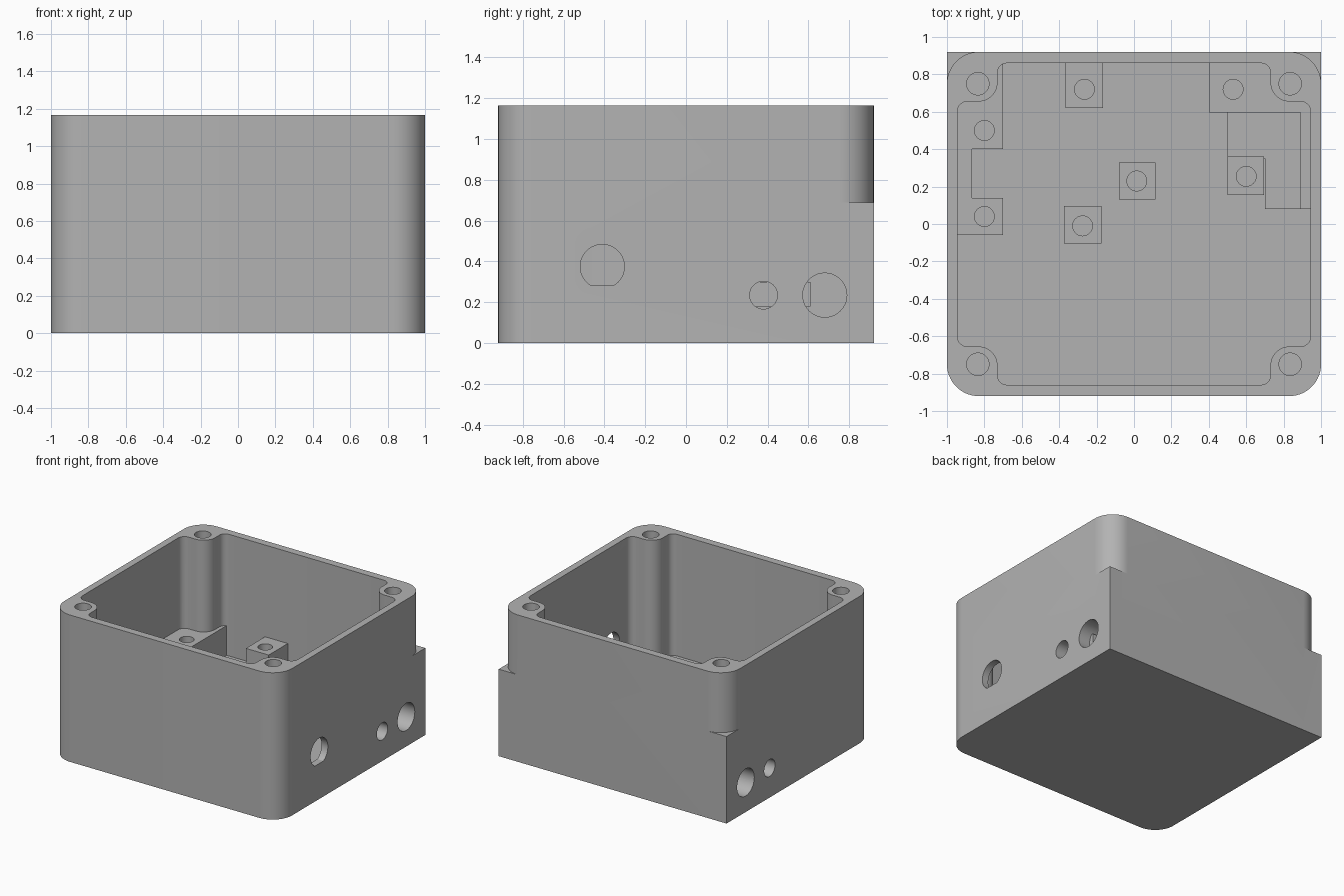
import bpy, bmesh, math
from mathutils import Matrix

if "Cube" in bpy.data.objects:
    bpy.data.objects.remove(bpy.data.objects["Cube"], do_unlink=True)

grey = bpy.data.materials.new("plain_grey")
grey.use_nodes = True
grey.diffuse_color = (0.45, 0.45, 0.45, 1)
grey.node_tree.nodes["Principled BSDF"].inputs["Base Color"].default_value = (0.45, 0.45, 0.45, 1)

HX, HY, TOP, FLOOR, LEDGE, BOSS = 1.0, 0.92, 1.165, 0.2, 0.69, 0.437
SIGNS = [(1, 1), (-1, 1), (-1, -1), (1, -1)]


def arc(cx, cy, r, a0, a1, n=10):
    angles = [math.radians(a0 + (a1 - a0) * i / n) for i in range(n + 1)]
    return [(cx + r * math.cos(a), cy + r * math.sin(a)) for a in angles]


def prism(name, outline, z0, z1, along_x=False):
    """Extrude a closed outline along z, or along x when the outline is in (y, z)."""
    bm = bmesh.new()
    face = bm.faces.new([bm.verts.new((x, y, z0)) for x, y in outline])
    top = bmesh.ops.extrude_face_region(bm, geom=[face])["geom"]
    bmesh.ops.translate(bm, vec=(0, 0, z1 - z0),
                        verts=[v for v in top if isinstance(v, bmesh.types.BMVert)])
    if along_x:
        turn = Matrix(((0, 0, 1), (1, 0, 0), (0, 1, 0)))
        bmesh.ops.transform(bm, matrix=turn.to_4x4(), verts=bm.verts)
    bmesh.ops.recalc_face_normals(bm, faces=bm.faces)
    mesh = bpy.data.meshes.new(name)
    bm.to_mesh(mesh)
    bm.free()
    mesh.materials.append(grey)
    obj = bpy.data.objects.new(name, mesh)
    bpy.context.collection.objects.link(obj)
    return obj


def box(name, x0, x1, y0, y1, z0, z1):
    return prism(name, [(x0, y0), (x1, y0), (x1, y1), (x0, y1)], z0, z1)


def cylinder(x, y, r, z0, z1):
    return prism("cutter", arc(x, y, r, 0, 360, 40)[:-1], z0, z1)


def boolean(obj, tools, mode="DIFFERENCE"):
    bpy.context.view_layer.objects.active = obj
    for tool in tools:
        mod = obj.modifiers.new("cut", "BOOLEAN")
        mod.operation, mod.solver, mod.object = mode, "EXACT", tool
        bpy.ops.object.modifier_apply(modifier=mod.name)


def remove(objs):
    for obj in objs:
        bpy.data.objects.remove(obj, do_unlink=True)


def four_corners(quarter):
    """Mirror a quarter outline (running from +x to +y) around the centre."""
    out = []
    for sx, sy in SIGNS:
        pts = [(sx * x, sy * y) for x, y in quarter]
        out += pts if sx * sy > 0 else pts[::-1]
    return out


# Outer body: rounded on top, square at the lower back corners
R = 0.17
body = prism("enclosure_body", four_corners(arc(HX - R, HY - R, R, 0, 90, 14)), 0, TOP)
corners = [box("corner", *sorted((s * 0.83, s * HX)), 0.75, HY, 0, LEDGE) for s in (1, -1)]
boolean(body, corners, "UNION")
remove(corners)

# Cavity leaving a rounded screw post in each corner
quarter = (arc(0.89, 0.6, 0.055, 0, 90, 8) + arc(0.83, 0.755, 0.1, 270, 180)
           + arc(0.68, 0.81, 0.05, 0, 90, 8))
cavity = prism("cutter", four_corners(quarter), FLOOR, TOP + 0.1)
screws = [cylinder(sx * 0.835, sy * 0.75, 0.06, 0.75, TOP + 0.1) for sx, sy in SIGNS]

# Side ports: matching pairs at the back, one flat-bottomed port at the front
ports = []
for y, r, depth in ((0.68, 0.108, 0.2), (0.38, 0.068, 0.125)):
    ring = arc(y, 0.235, r, 0, 360, 40)[:-1]
    ports.append(prism("cutter", ring, HX - depth, HX + 0.1, True))
    ports.append(prism("cutter", ring, -HX - 0.1, depth - HX, True))
d_ring = [p for p in arc(-0.41, 0.375, 0.108, 0, 360, 48)[:-1] if p[1] > 0.278]
d_port = prism("cutter", d_ring, 0.8, HX + 0.1, True)
boolean(body, [cavity] + screws + ports + [d_port])
remove([cavity, d_port] + screws)

# Mounting blocks, sunk slightly into the floor and walls
BASE = FLOOR - 0.02
blocks = [
    box("left_rail", -0.965, -0.70, -0.06, 0.88, BASE, BOSS),
    box("back_standoff", -0.365, -0.165, 0.62, 0.88, BASE, BOSS),
    box("middle_standoff", -0.08, 0.115, 0.13, 0.33, BASE, BOSS),
    box("front_standoff", -0.375, -0.175, -0.105, 0.095, BASE, BOSS),
    box("corner_block", 0.40, 0.965, 0.595, 0.88, BASE, BOSS),
    box("right_standoff", 0.50, 0.695, 0.155, 0.36, BASE, BOSS),
    box("right_strip", 0.89, 0.965, 0.08, 0.61, BASE, BOSS),
    prism("right_platform", [(0.70, 0.08), (0.90, 0.08), (0.90, 0.61), (0.5, 0.61),
                             (0.5, 0.35), (0.70, 0.35)], BASE, 0.3),
]
notch = box("cutter", -0.865, -0.6, 0.14, 0.40, FLOOR, 1)
pilots = [cylinder(x, y, 0.053, 0.25, 0.6) for x, y in (
    (-0.8, 0.5), (-0.8, 0.04), (-0.265, 0.72), (0.015, 0.23),
    (-0.275, -0.01), (0.53, 0.72), (0.6, 0.255))]
boolean(blocks[0], [notch] + pilots[:2] + ports)
for i, block in enumerate(blocks[1:6]):
    boolean(block, [pilots[i + 2]])
boolean(blocks[4], ports)
boolean(blocks[6], ports)
remove([notch] + pilots + ports)

# Smooth curved walls, crisp edges
bpy.ops.object.select_all(action="DESELECT")
for obj in [body] + blocks:
    obj.select_set(True)
bpy.context.view_layer.objects.active = body
bpy.ops.object.shade_smooth_by_angle(angle=math.radians(30))
